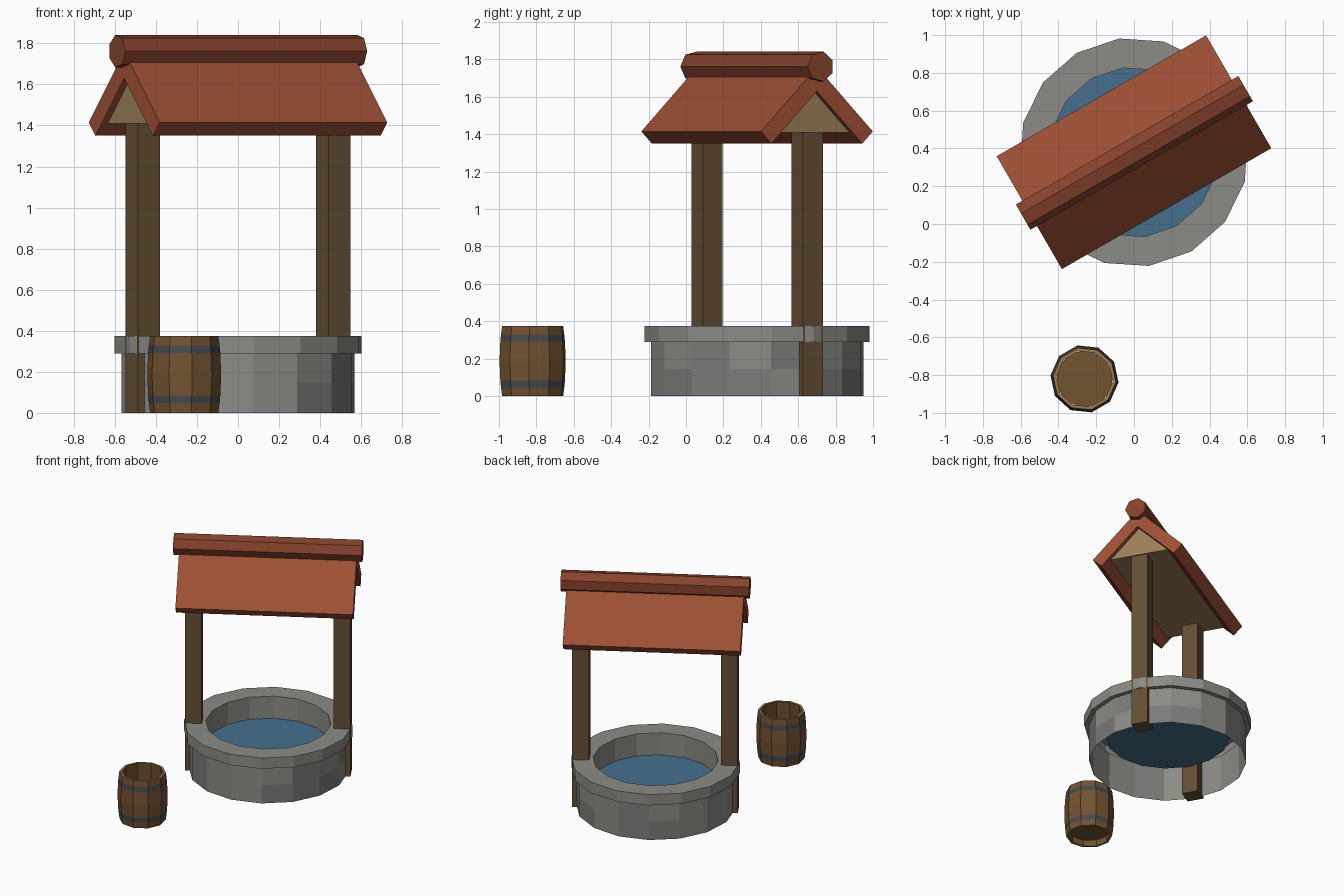
import bpy, bmesh, random
from math import sin, cos, pi, radians
from mathutils import Matrix

if "Cube" in bpy.data.objects:
    bpy.data.objects.remove(bpy.data.objects["Cube"])

random.seed(4)
WELL = Matrix.Translation((0, 0.38, 0)) @ Matrix.Rotation(radians(30), 4, 'Z')
BARREL = Matrix.Translation((-0.262, -0.82, 0)) @ Matrix.Rotation(radians(30), 4, 'Z')


def material(name, rgb):
    m = bpy.data.materials.new(name)
    m.diffuse_color = (*rgb, 1)
    m.use_nodes = True
    m.node_tree.nodes["Principled BSDF"].inputs["Base Color"].default_value = m.diffuse_color
    return m


STONE = material("stone", (0.26, 0.26, 0.24))
STONE_DARK = material("stone_dark", (0.20, 0.20, 0.19))
WATER = material("water", (0.06, 0.16, 0.27))
WOOD = material("post_wood", (0.13, 0.075, 0.035))
GABLE = material("gable_wood", (0.33, 0.21, 0.10))
ROOF = material("roof_tile", (0.34, 0.08, 0.035))
RIDGE = material("ridge_tile", (0.24, 0.055, 0.025))
STAVE = material("barrel_wood", (0.17, 0.085, 0.03))
LIP = material("barrel_lip_wood", (0.33, 0.20, 0.09))
BAND = material("barrel_iron", (0.06, 0.07, 0.08))


def finish(name, bm, matrix, mats):
    bmesh.ops.recalc_face_normals(bm, faces=bm.faces)
    me = bpy.data.meshes.new(name)
    bm.to_mesh(me)
    bm.free()
    for m in mats:
        me.materials.append(m)
    ob = bpy.data.objects.new(name, me)
    ob.matrix_world = matrix
    bpy.context.collection.objects.link(ob)
    return ob


def lathe(name, profile, sides, matrix, mats, pick=lambda row: 0):
    """Revolve (radius, z) points; pick(row) gives the material slot."""
    bm = bmesh.new()
    rings = [[bm.verts.new((r * cos(2 * pi * i / sides), r * sin(2 * pi * i / sides), z))
              for i in range(sides)] for r, z in profile]
    for row, (a, b) in enumerate(zip(rings, rings[1:])):
        for i in range(sides):
            j = (i + 1) % sides
            bm.faces.new((a[i], a[j], b[j], b[i])).material_index = pick(row)
    return finish(name, bm, matrix, mats)


def disc(name, r, z, sides, matrix, mat):
    bm = bmesh.new()
    bmesh.ops.create_circle(bm, cap_ends=True, segments=sides, radius=r,
                            matrix=Matrix.Translation((0, 0, z)))
    ob = finish(name, bm, matrix, [mat])
    if ob.data.polygons[0].normal.z < 0:
        ob.data.flip_normals()
    return ob


def prism(name, profile, u0, u1, mat):
    """Extrude a (y, z) profile along the roof's long axis."""
    bm = bmesh.new()
    a = [bm.verts.new((u0, y, z)) for y, z in profile]
    b = [bm.verts.new((u1, y, z)) for y, z in profile]
    bm.faces.new(a)
    bm.faces.new(b[::-1])
    for i in range(len(a)):
        j = (i + 1) % len(a)
        bm.faces.new((a[i], b[i], b[j], a[j]))
    return finish(name, bm, WELL, [mat])


# Stone basin: open-bottomed outer wall in two courses, rim with inner lining, water
lathe("stone_wall", [(0.573, 0), (0.573, 0.145), (0.573, 0.29)], 16, WELL,
      [STONE, STONE_DARK], lambda row: int(random.random() < 0.25))
lathe("stone_rim", [(0.573, 0.29), (0.607, 0.29), (0.607, 0.375), (0.45, 0.375), (0.45, 0.2)],
      16, WELL, [STONE])
disc("water", 0.45, 0.2, 16, WELL, WATER)

# Two posts, and mirrored roof slabs sloping at 45 degrees
for s, side in ((-1, "left"), (1, "right")):
    prism(side + "_post", [(-0.061, 0), (0.061, 0), (0.061, 1.412), (-0.061, 1.412)],
          s * 0.536 - 0.061, s * 0.536 + 0.061, WOOD)
for s, side in ((-1, "front"), (1, "back")):
    prism(side + "_roof_slab", [(0, 1.76), (s * 0.345, 1.415), (s * 0.28, 1.35), (0, 1.63)],
          -0.64, 0.64, ROOF)

# Gable block under the slabs
prism("gable_block", [(0, 1.635), (-0.225, 1.41), (0.225, 1.41)], -0.605, 0.605, GABLE)

# Seven-sided ridge log with one edge facing forward
prism("roof_ridge", [(-0.081 * cos(2 * pi * i / 7), 1.762 + 0.081 * sin(2 * pi * i / 7))
                     for i in range(7)], -0.68, 0.68, RIDGE)

# Barrel: bulging staves with iron bands, thick lips, and a floor near the bottom
heights = [0, 0.047, 0.083, 0.1875, 0.292, 0.328, 0.375]
outer = [(0.181 - 0.014 * ((z - 0.1875) / 0.1875) ** 2, z) for z in heights]
inner = [(0.150, 0.375), (0.164, 0.1875), (0.150, 0)]
slots = [0, 1, 0, 0, 1, 0, 2, 0, 0, 2]
lathe("barrel", outer + inner + [outer[0]], 10, BARREL, [STAVE, BAND, LIP],
      lambda row: slots[row])
disc("barrel_floor", 0.154, 0.05, 10, BARREL, STAVE)
